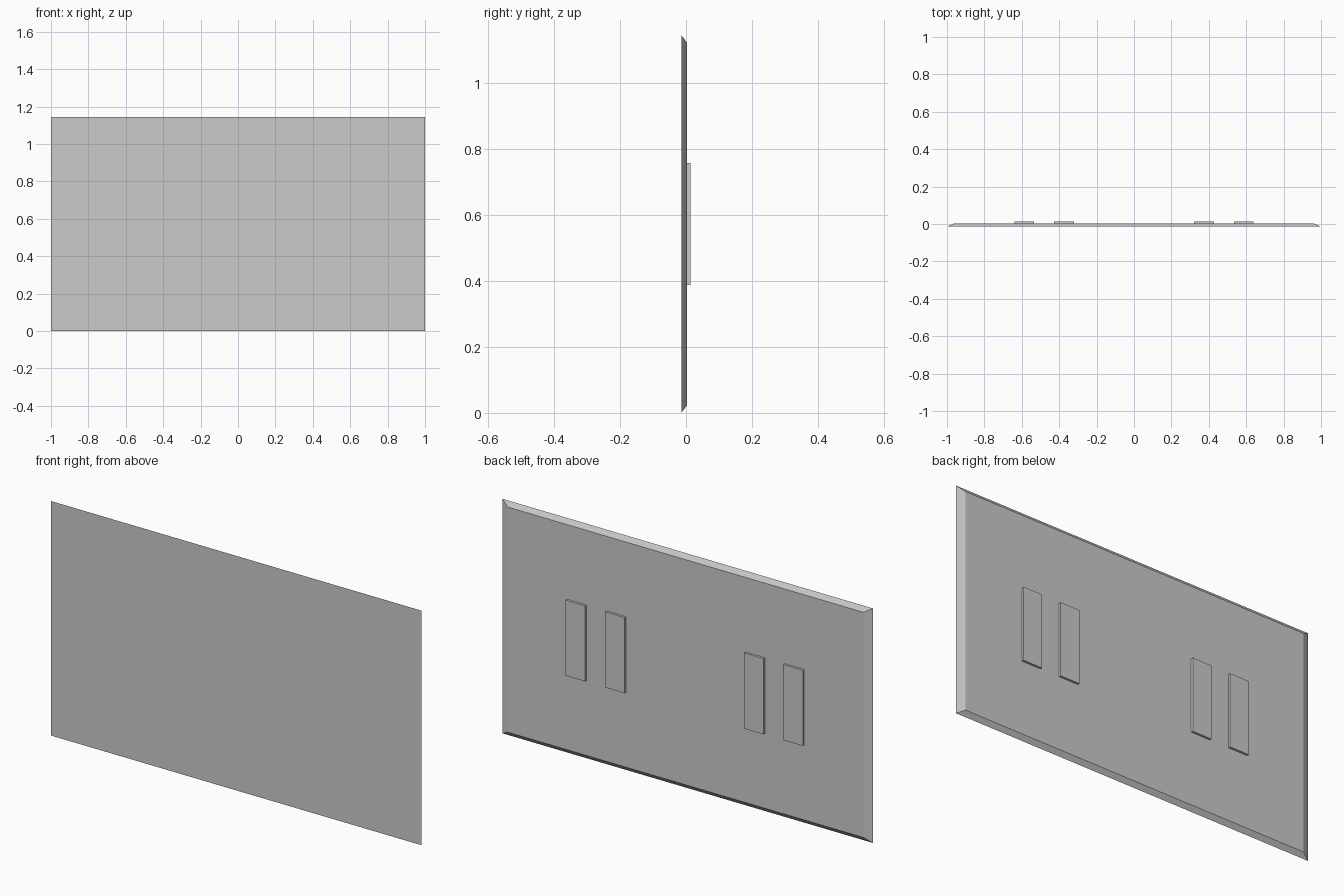
import bpy
import bmesh

if "Cube" in bpy.data.objects:
    bpy.data.objects.remove(bpy.data.objects["Cube"])

W, H = 1.0, 1.144            # half width, full height
FRONT, BACK, PAD = -0.014, 0.003, 0.014


def frustum(name, x0, x1, z0, z1, y0, y1, back_scale=1.0):
    """Box between two y planes, with the back face optionally scaled."""
    bm = bmesh.new()
    bmesh.ops.create_cube(bm, size=1.0)
    for v in bm.verts:
        s = back_scale if v.co.y > 0 else 1.0
        v.co = ((x0 + x1) / 2 + v.co.x * (x1 - x0) * s,
                y1 if v.co.y > 0 else y0,
                (z0 + z1) / 2 + v.co.z * (z1 - z0) * s)
    mesh = bpy.data.meshes.new(name)
    bm.to_mesh(mesh)
    bm.free()
    obj = bpy.data.objects.new(name, mesh)
    bpy.context.collection.objects.link(obj)
    return obj


# Thin panel with chamfered back edges
frustum("panel", -W, W, 0, H, FRONT, BACK, 0.96)

# Two pairs of mounting pads on the back
for side, sign in (("left", -1), ("right", 1)):
    for part, x in (("inner", 0.375), ("outer", 0.587)):
        cx = sign * x
        frustum(f"{side}_{part}_pad", cx - 0.053, cx + 0.053,
                0.388, 0.757, BACK, PAD)
